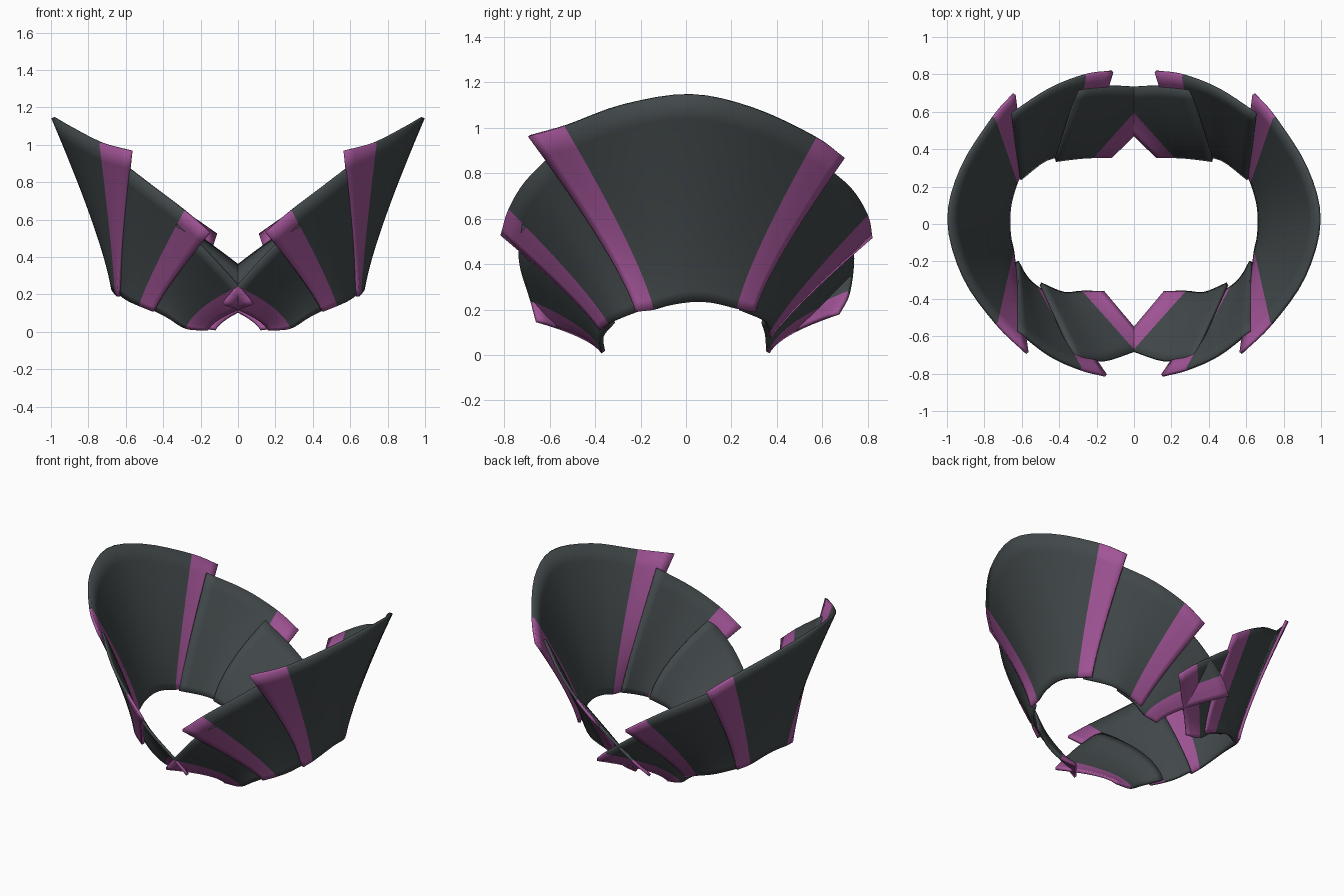
import bpy, bmesh
from mathutils import Vector

if "Cube" in bpy.data.objects:
    bpy.data.objects.remove(bpy.data.objects["Cube"], do_unlink=True)


def make_material(name, rgb):
    mat = bpy.data.materials.new(name)
    mat.use_nodes = True
    mat.diffuse_color = (*rgb, 1)
    bsdf = next(n for n in mat.node_tree.nodes if n.type == 'BSDF_PRINCIPLED')
    bsdf.inputs["Base Color"].default_value = (*rgb, 1)
    bsdf.inputs["Roughness"].default_value = 0.7
    return mat


CLOTH = make_material("charcoal cloth", (0.055, 0.066, 0.07))
TRIM = make_material("purple trim", (0.36, 0.09, 0.31))
STEPS, ROWS = 4, 12


def smooth_path(points):
    """Catmull-Rom path through the points, with STEPS pieces per span."""
    p = [Vector(q) for q in points]
    p = [2 * p[0] - p[1]] + p + [2 * p[-1] - p[-2]]
    path = []
    for i in range(1, len(p) - 2):
        a, b, c, d = p[i - 1:i + 3]
        for k in range(STEPS):
            t = k / STEPS
            path.append(0.5 * (2 * b + (c - a) * t + (2 * a - 5 * b + 4 * c - d) * t ** 2
                               + (3 * b - a - 3 * c + d) * t ** 3))
    return path + [p[-2]]


def panel(name, neck, rim, out, lift, trim_both=False):
    """Flared panel lofted from neck edge to rim; the first span is the trim."""
    bm = bmesh.new()
    columns = []
    for b, t in zip(smooth_path(neck), smooth_path(rim)):
        d = t - b
        bend = b + Vector((d.x * out, d.y * out, d.z * lift))
        columns.append([bm.verts.new(b * (1 - s) ** 2 + bend * (2 * s * (1 - s)) + t * s * s)
                        for s in (r / ROWS for r in range(ROWS + 1))])
    last = len(columns) - 1
    for i in range(last):
        for r in range(ROWS):
            f = bm.faces.new((columns[i][r], columns[i + 1][r],
                              columns[i + 1][r + 1], columns[i][r + 1]))
            f.material_index = int(i < STEPS or (trim_both and i >= last - STEPS))
    bmesh.ops.recalc_face_normals(bm, faces=bm.faces)
    mesh = bpy.data.meshes.new(name)
    bm.to_mesh(mesh)
    bm.free()
    mesh.materials.append(CLOTH)
    mesh.materials.append(TRIM)
    ob = bpy.data.objects.new(name, mesh)
    bpy.context.collection.objects.link(ob)
    # Smooth first, then thicken and mirror to the other side
    bpy.ops.object.select_all(action='DESELECT')
    ob.select_set(True)
    bpy.context.view_layer.objects.active = ob
    bpy.ops.object.shade_smooth_by_angle(angle=0.7)
    solid = ob.modifiers.new("thickness", 'SOLIDIFY')
    solid.thickness = 0.018
    solid.offset = 0
    ob.modifiers.new("mirror", 'MIRROR')
    return ob


# Tall side panels, trimmed on both edges
panel("side_panel",
      [(.64, -.22, .19), (.65, -.14, .2), (.665, -.07, .22), (.67, .03, .235),
       (.66, .12, .23), (.63, .22, .205), (.59, .3, .19)],
      [(.57, -.69, .965), (.735, -.53, 1.01), (.91, -.28, 1.1), (.99, .02, 1.145),
       (.92, .3, 1.085), (.75, .57, .96), (.64, .695, .87)],
      .15, .3, True)

# Middle panels, tucked under the side panels
panel("front_middle_panel",
      [(.45, -.375, .11), (.525, -.335, .14), (.58, -.28, .165), (.625, -.2, .195)],
      [(.15, -.81, .53), (.285, -.775, .645), (.45, -.7, .77), (.62, -.57, .9)],
      .2, .3)
panel("back_middle_panel",
      [(.25, .365, .075), (.34, .365, .11), (.47, .345, .15), (.61, .24, .195)],
      [(.115, .815, .52), (.26, .795, .62), (.45, .72, .74), (.65, .59, .85)],
      .2, .3)

# Low panels, crossing at the centre
panel("front_low_panel",
      [(.16, -.365, .012), (.28, -.365, .02), (.38, -.37, .08), (.5, -.32, .14)],
      [(-.08, -.655, .15), (0, -.68, .245), (.16, -.73, .42), (.32, -.715, .58)],
      .15, .5)
panel("back_low_panel",
      [(.12, .36, .012), (.22, .36, .03), (.3, .355, .09), (.42, .34, .14)],
      [(-.2, .67, .185), (-.1, .715, .275), (.1, .735, .43), (.3, .72, .57)],
      .15, .5)
